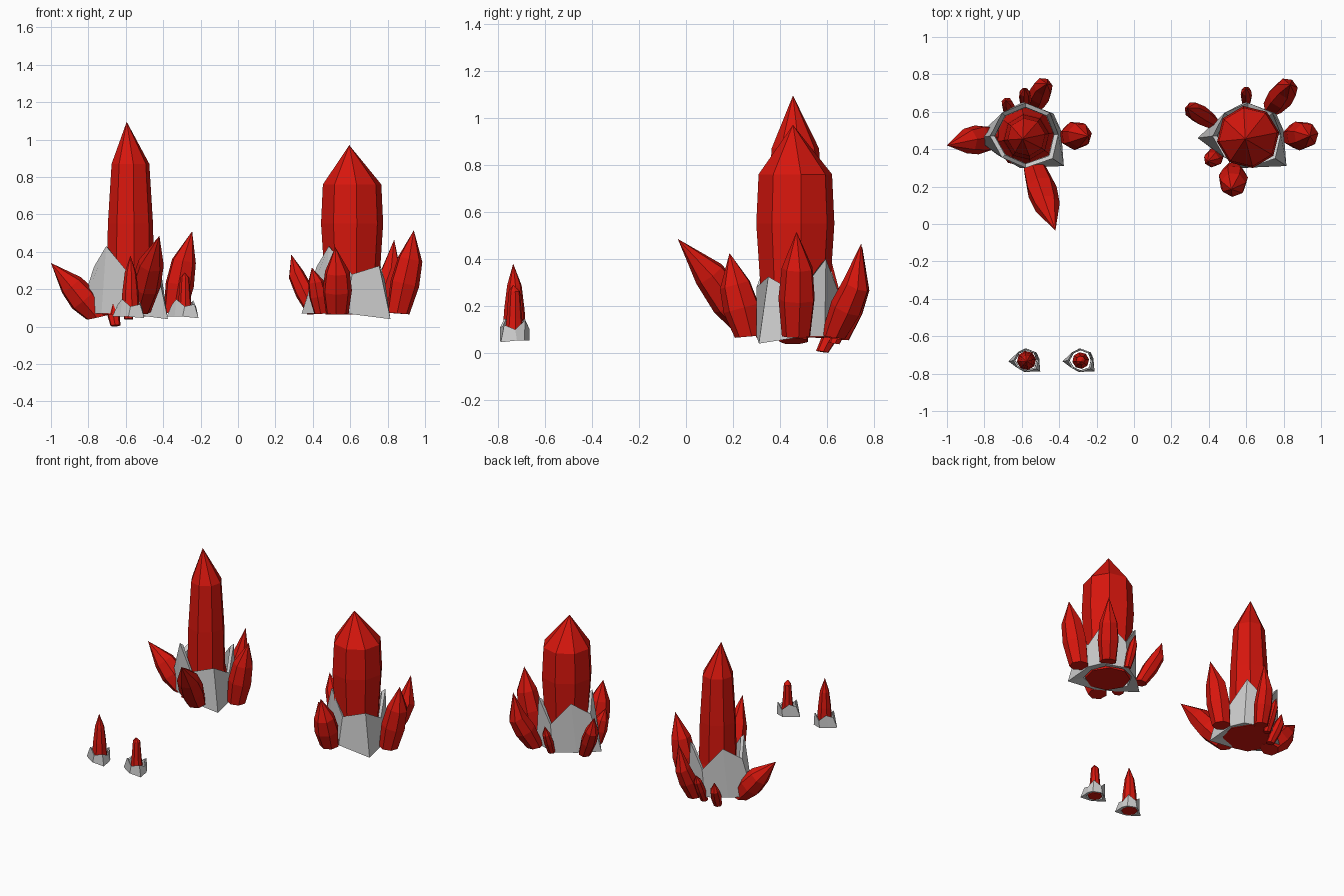
import bpy
import bmesh
from math import cos, sin, tau
from mathutils import Vector

if "Cube" in bpy.data.objects:
    bpy.data.objects.remove(bpy.data.objects["Cube"])

red = bpy.data.materials.new("red_crystal")
red.diffuse_color = (0.68, 0.008, 0.004, 1)
red.use_nodes = True
red.node_tree.nodes["Principled BSDF"].inputs["Base Color"].default_value = red.diffuse_color
grey = None
UP = Vector((0, 0, 1))


def loft(name, rings, mat=None, tip=None, closed=False):
    """Join rings of points into a flat-faced solid with an optional tip."""
    bm = bmesh.new()
    vs = [[bm.verts.new(p) for p in r] for r in rings]
    n = len(vs[0])
    pairs = list(zip(vs, vs[1:])) + ([(vs[-1], vs[0])] if closed else [])
    for a, b in pairs:
        for i in range(n):
            j = (i + 1) % n
            bm.faces.new((a[i], a[j], b[j], b[i]))
    if tip is not None:
        t = bm.verts.new(tip)
        bm.faces.new(vs[0][::-1])
        for i in range(n):
            bm.faces.new((vs[-1][i], vs[-1][(i + 1) % n], t))
    bmesh.ops.recalc_face_normals(bm, faces=bm.faces)
    me = bpy.data.meshes.new(name)
    bm.to_mesh(me)
    bm.free()
    if mat:
        me.materials.append(mat)
    ob = bpy.data.objects.new(name, me)
    bpy.context.collection.objects.link(ob)
    return ob


def ring(c, r, axis=UP, n=8, phase=0.15):
    q = UP.rotation_difference(axis)
    return [Vector(c) + q @ Vector((r * cos(tau * i / n + phase), r * sin(tau * i / n + phase), 0))
            for i in range(n)]


def pillar(name, x, y, profile, tip):
    loft(name, [ring((x, y, z), r) for z, r in profile], red, tip)


def shard(name, base, shoulder, tip, r, n=7):
    """Leaning crystal: level foot, widest at mid height, faceted point."""
    b, s, t = Vector(base), Vector(shoulder), Vector(tip)
    axis = (s - b).normalized()
    mid = b.lerp(s, 0.55)
    loft(name, [ring(b, r * 0.78, (UP * 2 + axis).normalized(), n),
                ring(mid, r, axis, n),
                ring(s, r * 0.85, axis, n)], red, t)


# Jagged rock collar: foot outline and rim outline
FOOT = [(-.27, -.01, .07), (-.15, -.10, .07), (-.03, -.17, .07), (.205, -.16, .04),
        (.19, .03, .07), (.15, .12, .07), (-.02, .18, .07), (-.15, .10, .07)]
RIM = [(-.19, 0, .32), (-.125, -.115, .43), (0, -.17, .28), (.145, -.12, .325),
       (.175, .01, .25), (.13, .125, .40), (0, .178, .26), (-.125, .125, .42)]


def rock(name, x, y, s=1.0, sz=1.0, z0=0.0):
    def place(pts, k=1.0, dz=0.0):
        return [(x + p[0] * s * k, y + p[1] * s * k, z0 + (p[2] - dz) * sz) for p in pts]
    inner_foot = [(p[0], p[1], .07) for p in RIM]
    loft(name, [place(FOOT), place(RIM), place(RIM, .87, .015), place(inner_foot, .85)],
         grey, closed=True)


# Tall cluster, left
rock("left_rock_collar", -.58, .47)
pillar("left_main_crystal", -.575, .465,
       [(.065, .17), (.26, .128), (.55, .122), (.87, .102)], (-.595, .455, 1.095))
for name, b, s, t, r in [
    ("left_shard_front", (-.53, .29, .08), (-.465, .10, .335), (-.42, -.035, .485), .082),
    ("left_shard_outer", (-.75, .46, .05), (-.89, .445, .22), (-1.0, .42, .34), .08),
    ("left_shard_inner", (-.34, .47, .07), (-.29, .475, .35), (-.245, .47, .51), .078),
    ("left_shard_back", (-.52, .65, .06), (-.485, .735, .28), (-.465, .75, .45), .06),
    ("left_stub_back", (-.585, .63, .04), (-.585, .705, .20), (-.585, .725, .25), .031),
    ("left_stub_corner", (-.655, .58, .005), (-.68, .65, .14), (-.685, .66, .20), .035),
]:
    shard(name, b, s, t, r)

# Stout cluster, right
rock("right_rock_collar", .61, .47)
pillar("right_main_crystal", .61, .465,
       [(.065, .145), (.28, .15), (.55, .168), (.76, .158)], (.595, .455, .97))
for name, b, s, t, r in [
    ("right_shard_outer", (.855, .47, .07), (.92, .475, .36), (.94, .47, .515), .08),
    ("right_shard_back", (.745, .63, .07), (.82, .725, .29), (.835, .745, .465), .07),
    ("right_shard_side", (.41, .55, .07), (.31, .61, .28), (.285, .62, .385), .052),
    ("right_shard_front", (.53, .27, .07), (.53, .21, .29), (.52, .185, .425), .08),
    ("right_stub_front", (.445, .37, .07), (.415, .345, .24), (.395, .335, .315), .05),
    ("right_stub_back", (.60, .65, .07), (.60, .71, .22), (.60, .725, .28), .031),
]:
    shard(name, b, s, t, r)

# Two seedling crystals in small collars
for side, x, r, top in [("left", -.575, .052, .38), ("right", -.285, .045, .29)]:
    rock(side + "_seedling_rock", x, -.73, .36, .26, .035)
    h = top - .05
    pillar(side + "_seedling_crystal", x, -.73,
           [(.053, r), (.05 + h * .4, r * .85), (.05 + h * .72, r * .6)] if side == "left" else
           [(.053, r), (.05 + h * .4, r * .75), (.05 + h * .88, r * .55)],
           (x, -.735, top))
